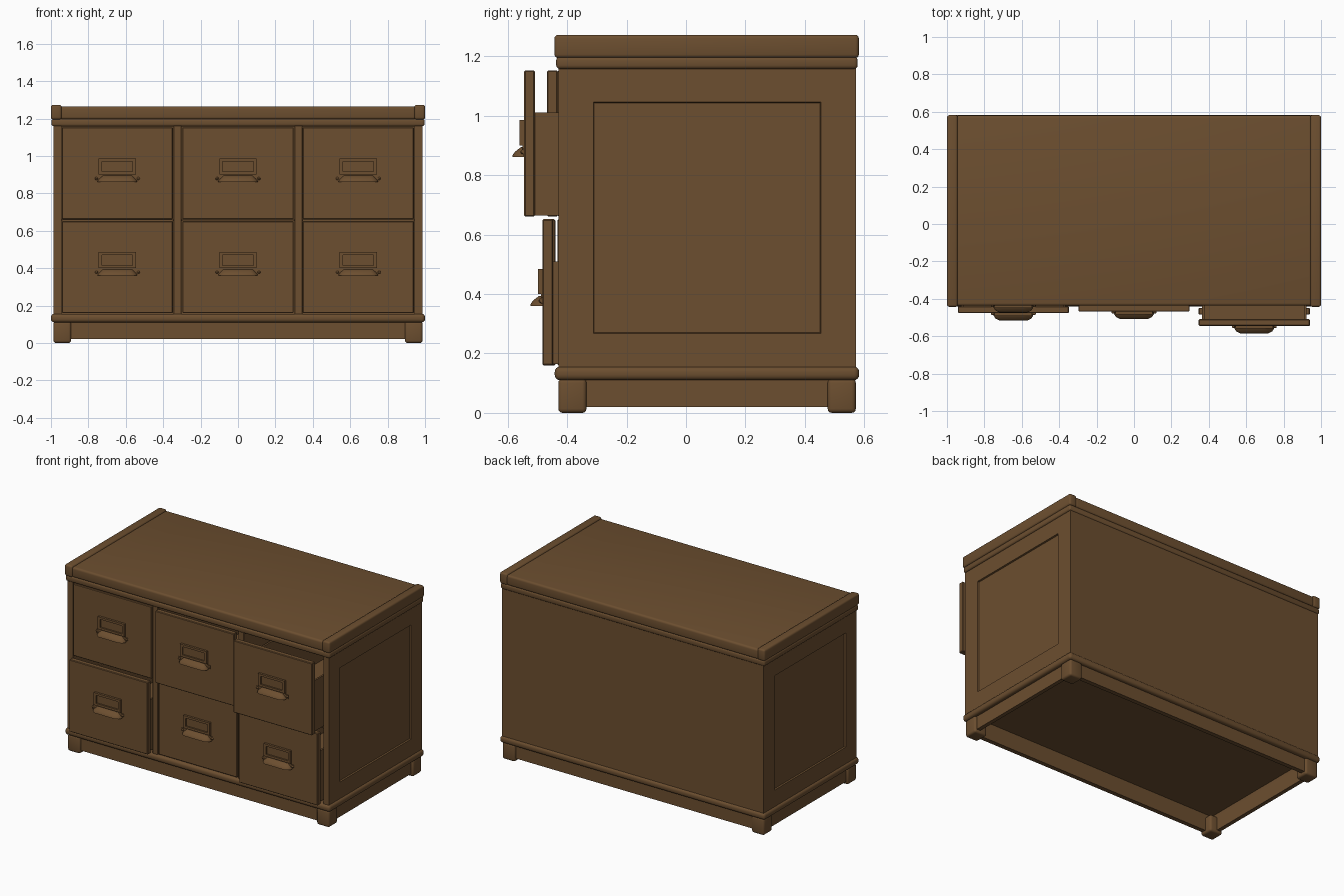
import bpy, bmesh, math
from mathutils import Vector

if "Cube" in bpy.data.objects:
    bpy.data.objects.remove(bpy.data.objects["Cube"])

wood = bpy.data.materials.new("brown_wood")
wood.diffuse_color = (0.150, 0.077, 0.029, 1)
wood.use_nodes = True
wood.node_tree.nodes["Principled BSDF"].inputs["Base Color"].default_value = wood.diffuse_color


def finish(bm, name, smooth=True):
    bmesh.ops.recalc_face_normals(bm, faces=bm.faces)
    me = bpy.data.meshes.new(name)
    bm.to_mesh(me)
    bm.free()
    me.materials.append(wood)
    ob = bpy.data.objects.new(name, me)
    bpy.context.collection.objects.link(ob)
    if smooth:
        bpy.ops.object.select_all(action='DESELECT')
        ob.select_set(True)
        bpy.context.view_layer.objects.active = ob
        bpy.ops.object.shade_smooth_by_angle(angle=math.radians(35))
    return ob


def add_box(bm, x, y, z):
    vs = bmesh.ops.create_cube(bm, size=1)["verts"]
    for v in vs:
        v.co = Vector([(r[0] + r[1]) / 2 + c * (r[1] - r[0]) for r, c in zip((x, y, z), v.co)])


def inset(bm, direction, margin, depth):
    """Recess the largest face that looks along direction."""
    bm.normal_update()
    d = Vector(direction)
    f = max((f for f in bm.faces if f.normal.dot(d) > 0.9), key=lambda f: f.calc_area())
    bmesh.ops.inset_individual(bm, faces=[f], thickness=margin)
    bmesh.ops.inset_individual(bm, faces=[f], thickness=0.004)
    for v in f.verts:
        v.co -= d * depth


def box(name, x, y, z, bevel=0.0, segs=3, recess=None):
    bm = bmesh.new()
    add_box(bm, x, y, z)
    if bevel:
        bmesh.ops.bevel(bm, geom=bm.edges[:], offset=bevel, segments=segs, profile=0.5, affect='EDGES')
    if recess:
        inset(bm, *recess)
    return finish(bm, name)


# Carcass
F, B = -0.43, 0.572
for s, n in ((-1, "left"), (1, "right")):
    xs = sorted((s * 0.945, s * 0.987))
    box(n + "_side_panel", xs, (F, B), (0.15, 1.165), recess=((s, 0, 0), 0.167, 0.01))
    xs = sorted((s * 0.303, s * 0.345))
    box(n + "_divider", xs, (F, B - 0.02), (0.15, 1.165), 0.003, 1)
box("back_panel", (-0.95, 0.95), (B - 0.025, B), (0.15, 1.165))
box("drawer_shelf", (-0.946, 0.946), (-0.40, B - 0.02), (0.652, 0.66))

# Base: moulding with a hollow underside, skirts and feet
box("base_moulding", (-1, 1), (-0.442, 0.583), (0.11, 0.156), 0.018, 4, ((0, 0, -1), 0.05, 0.025))
box("front_skirt", (-0.93, 0.93), (-0.415, -0.385), (0.02, 0.115))
box("back_skirt", (-0.93, 0.93), (0.527, 0.557), (0.02, 0.115))
for s, n in ((-1, "left"), (1, "right")):
    box(n + "_skirt", sorted((s * 0.945, s * 0.972)), (-0.37, 0.51), (0.02, 0.115))
    for y, m in (((-0.43, -0.335), "front"), ((0.477, 0.572), "back")):
        box(f"{m}_{n}_foot", sorted((s * 0.892, s * 0.987)), y, (0, 0.115), 0.014, 3)

# Top: lower strip, slab and raised end caps
box("top_lower_strip", (-0.997, 0.997), (-0.437, 0.578), (1.158, 1.199), 0.012, 3)
box("top_slab", (-0.95, 0.95), (-0.437, 0.58), (1.195, 1.265), 0.014, 4)
for s, n in ((-1, "left"), (1, "right")):
    box(n + "_top_cap", sorted((s * 0.943, s * 1.0)), (-0.443, 0.582), (1.195, 1.273), 0.012, 3)


def drawer(name, cx, z0, yf):
    w = 0.297
    yb, t = yf + 0.95, 0.012
    box(name + "_front", (cx - w, cx + w), (yf, yf + 0.036), (z0, z0 + 0.492), 0.004, 1)
    # Open tray behind the front
    bm = bmesh.new()
    xl, xr, za, zb = cx - w + 0.018, cx + w - 0.018, z0 + 0.004, z0 + 0.35
    add_box(bm, (xl, xl + t), (yf + 0.03, yb), (za, zb))
    add_box(bm, (xr - t, xr), (yf + 0.03, yb), (za, zb))
    add_box(bm, (xl, xr), (yb - t, yb), (za, zb))
    add_box(bm, (xl, xr), (yf + 0.03, yb), (za, za + t))
    finish(bm, name + "_tray", False)

    # Label holder: backing plate with a raised frame
    bm = bmesh.new()
    zc = z0 + 0.2
    add_box(bm, (cx - 0.1, cx + 0.1), (yf - 0.005, yf + 0.002), (zc + 0.01, zc + 0.125))
    for x in ((cx - 0.1, cx - 0.082), (cx + 0.082, cx + 0.1)):
        add_box(bm, x, (yf - 0.015, yf), (zc + 0.045, zc + 0.125))
    for z in ((zc + 0.04, zc + 0.055), (zc + 0.11, zc + 0.125)):
        add_box(bm, (cx - 0.1, cx + 0.1), (yf - 0.015, yf), z)
    # Ears with rivets
    add_box(bm, (cx - 0.12, cx + 0.12), (yf - 0.004, yf + 0.002), (zc + 0.006, zc + 0.03))
    for s in (-1, 1):
        r = bmesh.ops.create_uvsphere(bm, u_segments=8, v_segments=6, radius=0.008)["verts"]
        bmesh.ops.translate(bm, verts=r, vec=(cx + s * 0.112, yf - 0.004, zc + 0.018))
    finish(bm, name + "_label_holder")

    # Cup pull: hood whose width and depth shrink towards the top
    bm = bmesh.new()
    rings = []
    for hw, out, z in ((0.106, 0.04, 0), (0.104, 0.039, 0.007), (0.094, 0.031, 0.018),
                       (0.084, 0.02, 0.027), (0.078, 0.01, 0.034)):
        pts = [(-hw, 0), (-hw, -out * 0.35), (-hw * 0.9, -out * 0.75), (-hw * 0.7, -out)]
        pts += [(-x, y) for x, y in reversed(pts)]
        rings.append([bm.verts.new((cx + x, yf + y, zc + z)) for x, y in pts])
    for a, b in zip(rings, rings[1:]):
        for i in range(8):
            j = (i + 1) % 8
            bm.faces.new((a[i], a[j], b[j], b[i]))
    bm.faces.new(rings[0])
    bm.faces.new(rings[-1])
    bmesh.ops.recalc_face_normals(bm, faces=bm.faces)
    inset(bm, (0, 0, -1), 0.005, 0.004)
    finish(bm, name + "_cup_pull")


# Drawers, some pulled out
fronts = {"upper": (0.661, (-0.433, -0.468, -0.545)),
          "lower": (0.160, (-0.476, -0.433, -0.484))}
for row, (z0, ys) in fronts.items():
    for col, cx, yf in zip(("left", "middle", "right"), (-0.645, 0.0, 0.643), ys):
        drawer(f"{row}_{col}_drawer", cx, z0, yf)
